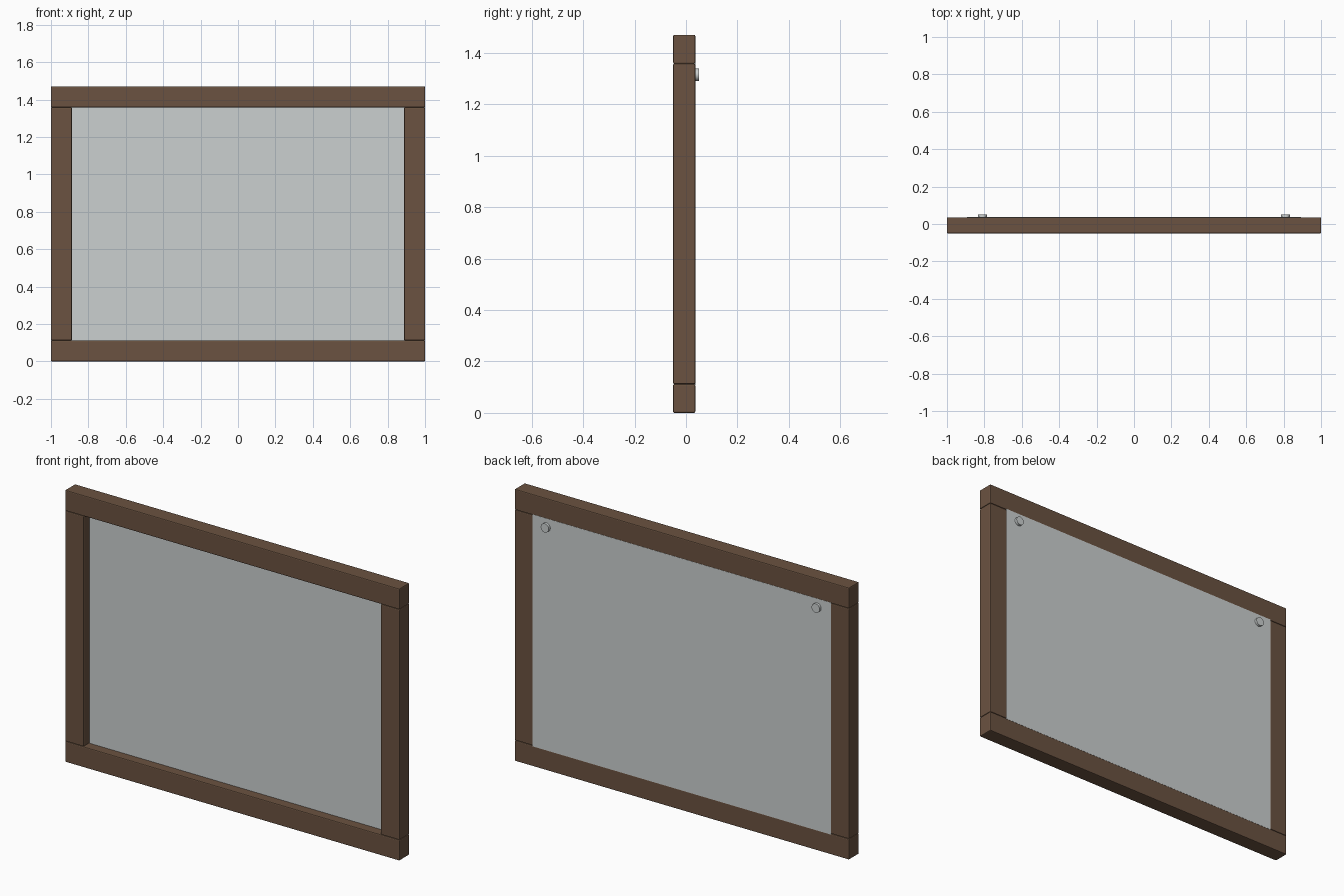
import bpy, math

if "Cube" in bpy.data.objects:
    bpy.data.objects.remove(bpy.data.objects["Cube"])


def material(name, rgb):
    m = bpy.data.materials.new(name)
    m.diffuse_color = (*rgb, 1.0)
    m.use_nodes = True
    m.node_tree.nodes["Principled BSDF"].inputs["Base Color"].default_value = m.diffuse_color
    return m


WOOD = material("dark brown wood", (0.145, 0.085, 0.052))
PANEL = material("pale grey panel", (0.60, 0.63, 0.63))

W, H = 1.0, 1.47           # half width, total height
BAR = 0.112                # frame bar width
FRONT, BACK = -0.05, 0.036 # frame depth range


def box(name, lo, hi, mat, bevel=0.0):
    bpy.ops.mesh.primitive_cube_add(
        size=1, location=[(a + b) / 2 for a, b in zip(lo, hi)])
    ob = bpy.context.object
    ob.name = name
    ob.scale = [b - a for a, b in zip(lo, hi)]
    bpy.ops.object.transform_apply(location=False, rotation=False, scale=True)
    ob.data.materials.append(mat)
    if bevel:
        mod = ob.modifiers.new("soft edges", 'BEVEL')
        mod.width = bevel
        mod.segments = 2
    return ob


# Full-width rails
box("bottom_rail", (-W, FRONT, 0), (W, BACK, BAR), WOOD, 0.005)
box("top_rail", (-W, FRONT, H - BAR), (W, BACK, H), WOOD, 0.005)

# Panel, recessed at the front and flush with the back
box("panel", (-W + BAR - 0.004, 0.0, BAR - 0.004),
    (W - BAR + 0.004, BACK + 0.0005, H - BAR + 0.004), PANEL)

for side, label in ((-1, "left"), (1, "right")):
    # Upright between the rails
    xs = sorted((side * W, side * (W - BAR)))
    box(label + "_stile", (xs[0], FRONT, BAR), (xs[1], BACK, H - BAR), WOOD, 0.005)

    # Small round hanging button on the back
    bpy.ops.mesh.primitive_cylinder_add(
        vertices=32, radius=0.024, depth=0.018,
        location=(side * 0.81, 0.041, 1.315), rotation=(math.pi / 2, 0, 0))
    button = bpy.context.object
    button.name = label + "_hanging_button"
    button.data.materials.append(PANEL)
    bpy.ops.object.shade_smooth_by_angle(angle=math.radians(40))
